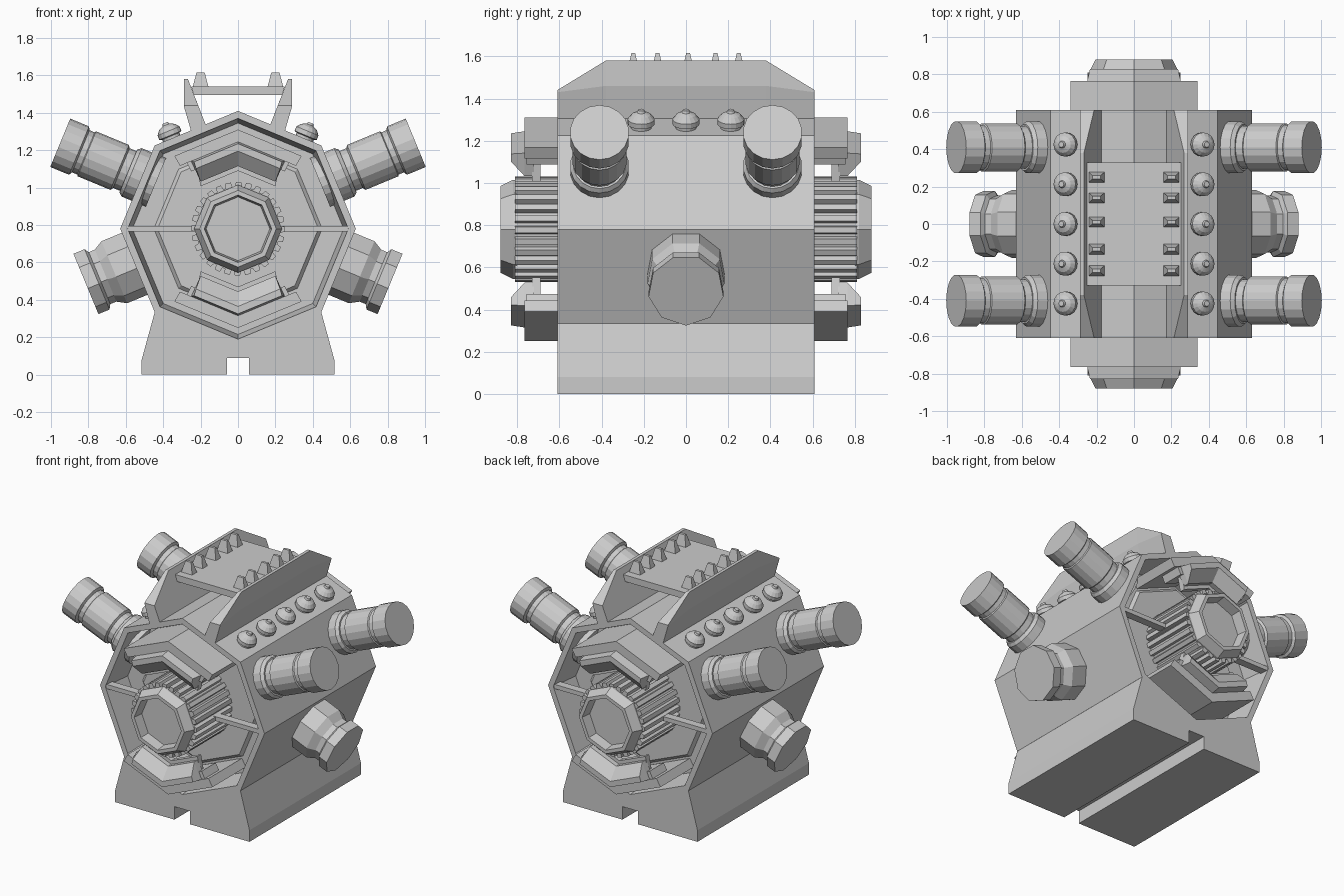
import bpy, bmesh
from math import cos, sin, pi, radians
from mathutils import Vector

if "Cube" in bpy.data.objects:
    bpy.data.objects.remove(bpy.data.objects["Cube"])

CZ = 0.78          # height of the drum axis
FLOOR = 0.40       # depth position of the end recess floors


def loft(name, rings, mirror=""):
    """Skin a list of equal-length point rings, cap both ends, mirror about the origin."""
    bm = bmesh.new()
    vs = [[bm.verts.new(p) for p in ring] for ring in rings]
    n = len(vs[0])
    for a, b in zip(vs, vs[1:]):
        for i in range(n):
            j = (i + 1) % n
            bm.faces.new((a[i], a[j], b[j], b[i]))
    bm.faces.new(vs[0][::-1])
    bm.faces.new(vs[-1])
    bmesh.ops.recalc_face_normals(bm, faces=bm.faces)
    me = bpy.data.meshes.new(name)
    bm.to_mesh(me)
    bm.free()
    ob = bpy.data.objects.new(name, me)
    bpy.context.collection.objects.link(ob)
    if mirror:
        m = ob.modifiers.new("mirror", 'MIRROR')
        m.use_axis = ["x" in mirror, "y" in mirror, "z" in mirror]
        m.use_mirror_merge = False
    return ob


def prism(name, pts, y0, y1, mirror=""):
    return loft(name, [[(x, y, z) for x, z in pts] for y in (y0, y1)], mirror)


def lathe(name, profile, n, origin, axis, u, mirror=""):
    """profile = (radius, distance along axis); first corner points along u."""
    o, a, u = Vector(origin), Vector(axis), Vector(u)
    v = a.cross(u)
    rings = [[o + a * h + (u * cos(2 * pi * i / n) + v * sin(2 * pi * i / n)) * r
              for i in range(n)] for r, h in profile]
    return loft(name, rings, mirror)


def chevron(r_out, r_in, x_out, x_in, s):
    """Roof-shaped section following the octagon's top (s=1) or bottom (s=-1)."""
    k = 0.414
    return [(x, CZ + s * z) for x, z in (
        (-x_out, r_out - k * x_out), (0, r_out), (x_out, r_out - k * x_out),
        (x_in, r_in - k * x_in), (0, r_in), (-x_in, r_in - k * x_in))]


# octagonal drum with a recess in each end
half = [(0.43, FLOOR + 0.02), (0.45, FLOOR), (0.565, FLOOR), (0.59, 0.61), (0.63, 0.61)]
lathe("drum_body", [(r, -y) for r, y in half] + half[::-1], 8,
      (0, 0, CZ), (0, 1, 0), (0, 0, 1))

# base with a slot underneath
side = [(0.06, 0.09), (0.06, 0), (0.515, 0), (0.515, 0.08), (0.445, 0.335), (0.3, 0.36)]
base = side + [(-x, z) for x, z in side[::-1]]
# keep the base inside the drum's lower faces so the recess stays open
base[5:7] = [(0, 0.16)]
prism("base", base, -0.61, 0.61)

# ribbed shaft and octagonal hub at both ends
teeth = 28
gear = []
for i in range(teeth):
    for f, r in ((-0.3, 0.25), (0.2, 0.25), (0.32, 0.225), (0.58, 0.225)):
        t = 2 * pi * (i + f) / teeth
        gear.append((r * cos(t), CZ + r * sin(t)))
prism("ribbed_shaft", gear, -0.81, -FLOOR, "y")
lathe("hub", [(0.235, 0.80), (0.235, 0.82), (0.205, 0.88), (0.18, 0.88), (0.155, 0.70),
              (0.045, 0.77)], 8,
      (0, 0, CZ), (0, -1, 0), (0, 0, 1), "y")

# brackets above and below the hub
for s, tag in ((1, "upper"), (-1, "lower")):
    prism(tag + "_bracket", chevron(0.53, 0.465, 0.34, 0.31, s), -0.765, -FLOOR, "y")
    prism(tag + "_bracket_web", chevron(0.48, 0.41, 0.28, 0.25, s), -0.755, -0.60, "y")
    prism(tag + "_bracket_strut", chevron(0.42, 0.31, 0.22, 0.2, s), -0.73, -0.69, "y")
    back = chevron(0.465, 0.335, 0.25, 0.20, s)
    front = chevron(0.455, 0.415, 0.235, 0.225, s)
    loft(tag + "_bracket_lip", [[(x, -0.72, z) for x, z in back],
                                [(x, -0.765, z) for x, z in back],
                                [(x, -0.83, z) for x, z in front]], "y")

# horizontal spokes across the recess
prism("spoke", [(0.22, CZ - 0.015), (0.6, CZ - 0.015), (0.6, CZ + 0.015), (0.22, CZ + 0.015)],
      -0.605, -0.55, "xy")

# upper cylinders and lower stubs, square to the drum's side faces
c, s = cos(radians(22.5)), sin(radians(22.5))
upper = [(0.14, 0.50), (0.14, 0.64), (0.125, 0.66), (0.115, 0.66), (0.115, 0.70), (0.13, 0.71),
         (0.13, 0.90), (0.122, 0.905), (0.122, 0.935), (0.14, 0.945), (0.14, 1.054)]
lathe("upper_cylinder", upper, 18, (-s * 0.061, 0.41, CZ + c * 0.061), (c, 0, s), (s, 0, -c), "xy")
stub = [(0.185, 0.50), (0.185, 0.70), (0.155, 0.75), (0.155, 0.785), (0.18, 0.80), (0.18, 0.864)]
lathe("lower_stub", stub, 9, (s * 0.044, 0, CZ + c * 0.044), (c, 0, -s), (-s, 0, -c), "x")

# row of domed bolts on each upper face
bolt = [(0.05, 0.56), (0.05, 0.595), (0.064, 0.60), (0.064, 0.625), (0.045, 0.648),
        (0.02, 0.66), (0.015, 0.672)]
for i in range(5):
    lathe("bolt", bolt, 16, (c * 0.143, (i - 2) * 0.2125, CZ - s * 0.143),
          (s, 0, c), (c, 0, -s), "x")

# leaning side plates of the top rack, with clipped upper corners
low_in, low_out = (0.17, 1.33), (0.25, 1.30)


def plate_ring(y, top):
    x = 0.178 + (top - 1.35) * 0.39
    return [(low_in[0], y, low_in[1]), (low_out[0], y, low_out[1]), (0.288, y, min(1.46, top - 0.01)),
            (0.29, y, top), (x, y, top)]


loft("rack_side_plate", [plate_ring(y, t) for y, t in
                         ((-0.61, 1.44), (-0.38, 1.58), (0.38, 1.58), (0.61, 1.44))], "x")

# rack deck and its studs
prism("rack_deck", [(-0.235, 1.495), (0.235, 1.495), (0.25, 1.54), (-0.25, 1.54)], -0.33, 0.33)
for y in (-0.25, -0.135, 0.01, 0.14, 0.25):
    rings = [[(0.2 + a * w, y + b * d, z) for a, b in ((-1, -1), (1, -1), (1, 1), (-1, 1))]
             for w, d, z in ((0.043, 0.028, 1.535), (0.022, 0.009, 1.615))]
    loft("rack_stud", rings, "x")
